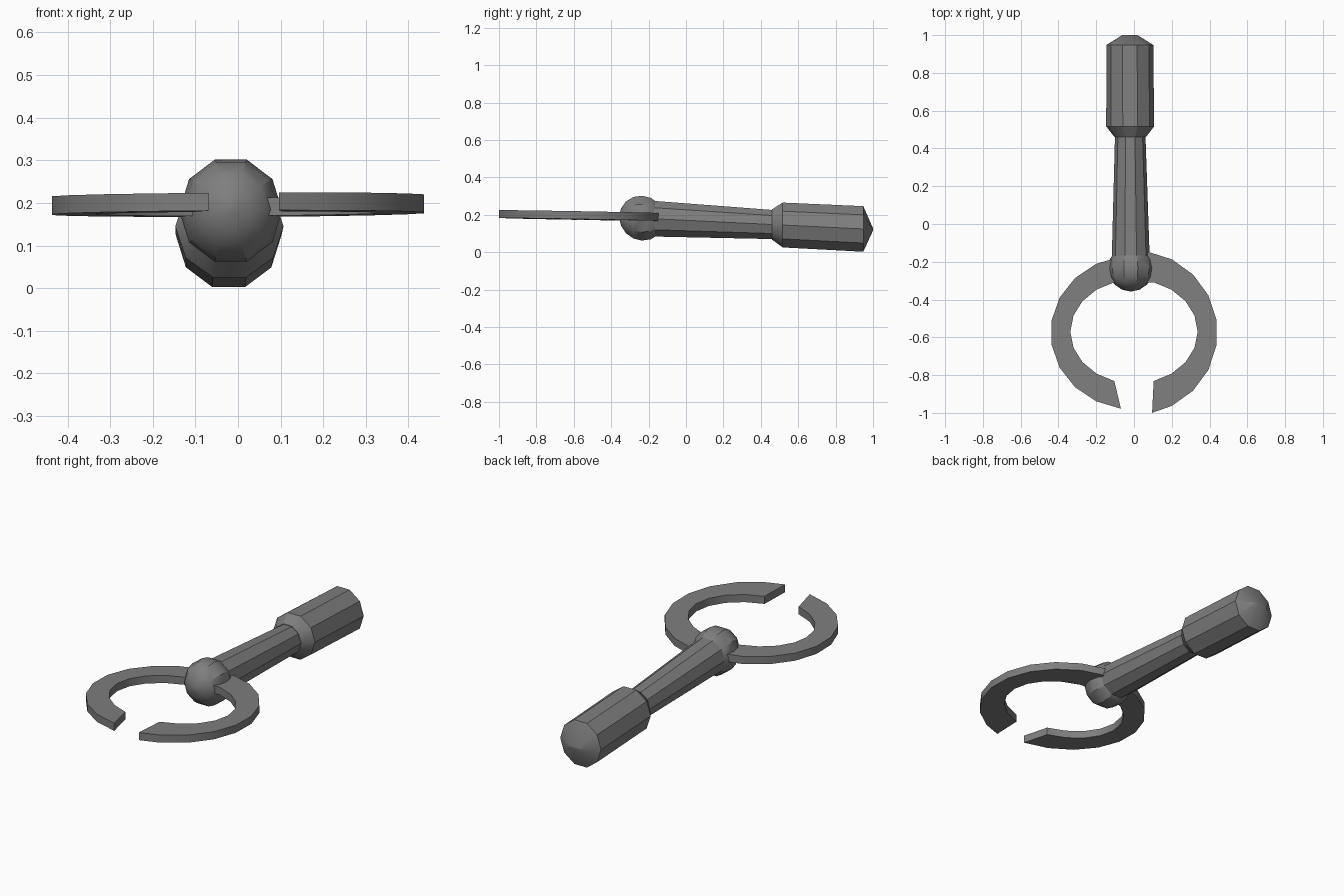
import bpy, bmesh
from math import sin, cos, radians, pi
from mathutils import Vector

if "Cube" in bpy.data.objects:
    bpy.data.objects.remove(bpy.data.objects["Cube"])

SIDES = 10

# Dark grey metal
dark = bpy.data.materials.new("dark_grey")
dark.diffuse_color = (0.21, 0.21, 0.21, 1)
dark.use_nodes = True
dark.node_tree.nodes["Principled BSDF"].inputs["Base Color"].default_value = dark.diffuse_color


def axis(y):
    # centre line of the handle: drops gently towards the back
    t = (y + 0.24) / 1.19
    return -0.017 - 0.005 * t, 0.182 - 0.058 * t


def finish(bm, name):
    bmesh.ops.recalc_face_normals(bm, faces=bm.faces[:])
    me = bpy.data.meshes.new(name)
    bm.to_mesh(me)
    bm.free()
    me.materials.append(dark)
    ob = bpy.data.objects.new(name, me)
    bpy.context.collection.objects.link(ob)
    # soft shading across shallow edges, crisp sides
    bpy.ops.object.select_all(action='DESELECT')
    ob.select_set(True)
    bpy.context.view_layer.objects.active = ob
    bpy.ops.object.shade_smooth_by_angle(angle=radians(30))
    return ob


def loft(name, sections):
    # sections: (y, x radius, z radius) of ten-sided rings, flat side up
    bm = bmesh.new()
    rings = []
    for y, rx, rz in sections:
        cx, cz = axis(y)
        rings.append([bm.verts.new((cx + rx * cos(2 * pi * i / SIDES), y,
                                    cz + rz * sin(2 * pi * i / SIDES)))
                      for i in range(SIDES)])
    for a, b in zip(rings, rings[1:]):
        for i in range(SIDES):
            j = (i + 1) % SIDES
            bm.faces.new((a[i], a[j], b[j], b[i]))
    bm.faces.new(rings[0])
    bm.faces.new(rings[-1])
    return finish(bm, name)


def jaw(name, side, outer_ry, outer_end):
    # flat curved arm: outer arc of ten points, inner arc of nine
    pts = [(0.442 * cos(radians(a)), -0.575 + outer_ry * sin(radians(a)))
           for a in [outer_end] + list(range(-63, 82, 18))]
    pts += [(0.03, -0.165), (0.03, -0.31)]
    pts += [(0.337 * cos(radians(a)), -0.57 + 0.275 * sin(radians(a)))
            for a in range(72, -73, -18)]
    bm = bmesh.new()
    low = [bm.verts.new((side * x, y, 0.168 - 0.018 * (y + 0.2) + 0.005 * side * x))
           for x, y in pts]
    face = bm.faces.new(low)
    new = bmesh.ops.extrude_face_region(bm, geom=[face])["geom"]
    bmesh.ops.translate(bm, vec=Vector((0, 0, 0.042)),
                        verts=[v for v in new if isinstance(v, bmesh.types.BMVert)])
    return finish(bm, name)


# Rounded hub
loft("hub", [(-0.235 - 0.122 * cos(radians(a)),
              0.121 * sin(radians(a)), 0.126 * sin(radians(a)))
             for a in (2, 22.5, 45, 67.5, 90, 112.5, 135, 157.5)])

# Tapered shaft
loft("shaft", [(-0.20, 0.101, 0.101), (0.49, 0.08, 0.081)])

# Grip with chamfered collar and ridged end cap
loft("grip", [(0.46, 0.083, 0.085), (0.517, 0.127, 0.126),
              (0.948, 0.124, 0.128), (1.0, 0.04, 0.006)])

# Two jaws of the open ring
jaw("right_jaw", 1, 0.435, -77.5)
jaw("left_jaw", -1, 0.408, -81)
